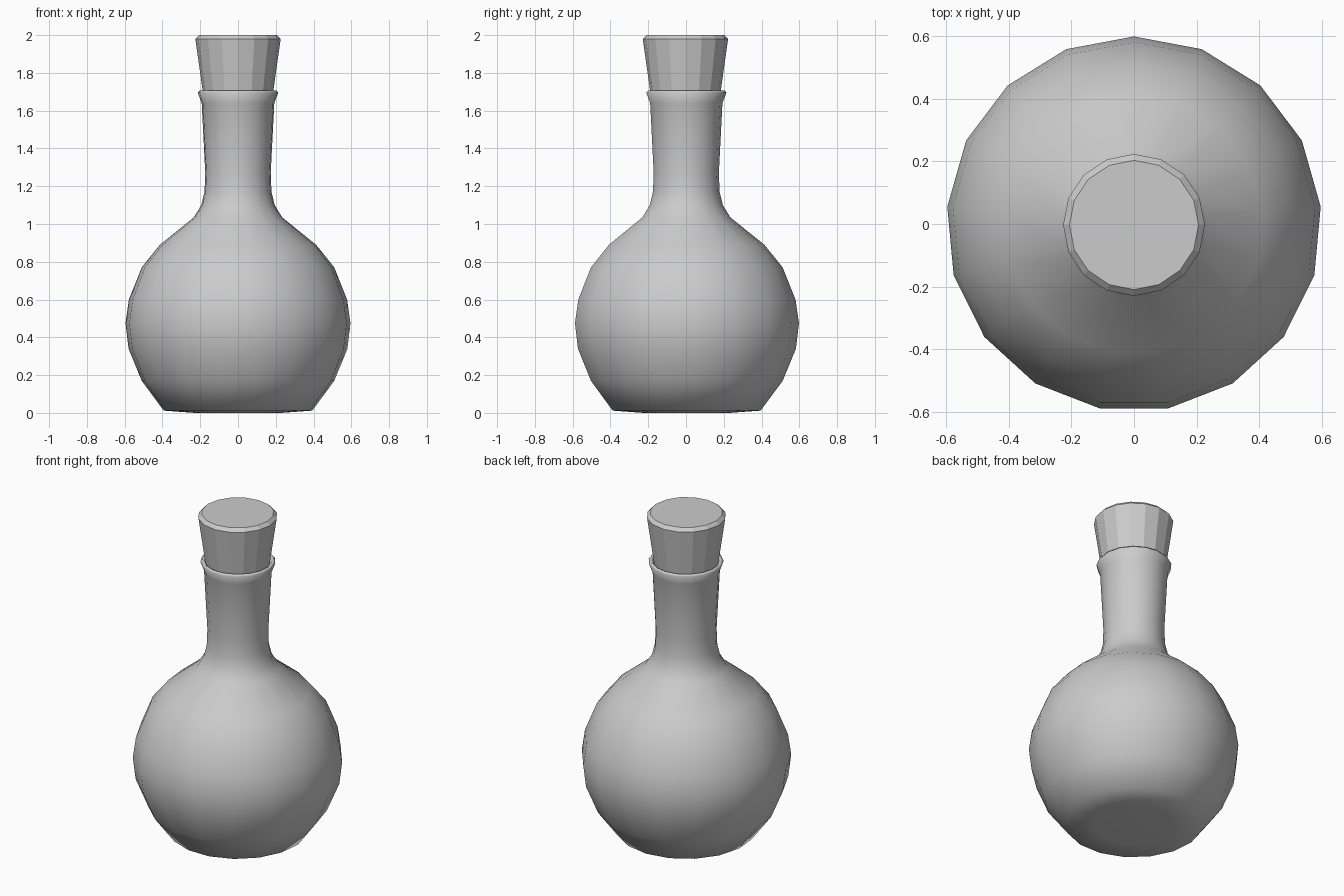
import bpy, bmesh
from math import cos, sin, pi, radians

if "Cube" in bpy.data.objects:
    bpy.data.objects.remove(bpy.data.objects["Cube"])


def lathe(name, profile, sides, center_y=0.0, cap_top=False):
    """Revolve (radius, z) points around z, with one vertex column facing +y."""
    bm = bmesh.new()
    rings = [[bm.verts.new((r * cos(pi / 2 + 2 * pi * i / sides),
                            center_y + r * sin(pi / 2 + 2 * pi * i / sides), z))
              for i in range(sides)] for r, z in profile]
    for a, b in zip(rings, rings[1:]):
        for i in range(sides):
            j = (i + 1) % sides
            bm.faces.new((a[i], a[j], b[j], b[i]))
    bm.faces.new(rings[0][::-1])
    if cap_top:
        bm.faces.new(rings[-1])
    mesh = bpy.data.meshes.new(name)
    bm.to_mesh(mesh)
    bm.free()
    obj = bpy.data.objects.new(name, mesh)
    bpy.context.collection.objects.link(obj)
    return obj


# Round flask body, flared neck and rolled lip (smooth, 17 sides)
flask = lathe("flask", [
    (0.23, 0.0), (0.395, 0.012), (0.512, 0.17), (0.582, 0.34), (0.598, 0.475),
    (0.58, 0.60), (0.512, 0.77), (0.415, 0.89), (0.235, 1.035), (0.195, 1.10),
    (0.178, 1.17), (0.174, 1.27), (0.193, 1.64), (0.214, 1.695),
    (0.204, 1.708), (0.190, 1.70), (0.170, 1.62)], 17)
for p in flask.data.polygons:
    p.use_smooth = True

# Tapered stopper with a bevelled top (flat faces, 16 sides)
lathe("stopper", [(0.165, 1.55), (0.226, 1.98), (0.206, 2.0)], 16,
      center_y=-0.003, cap_top=True)
